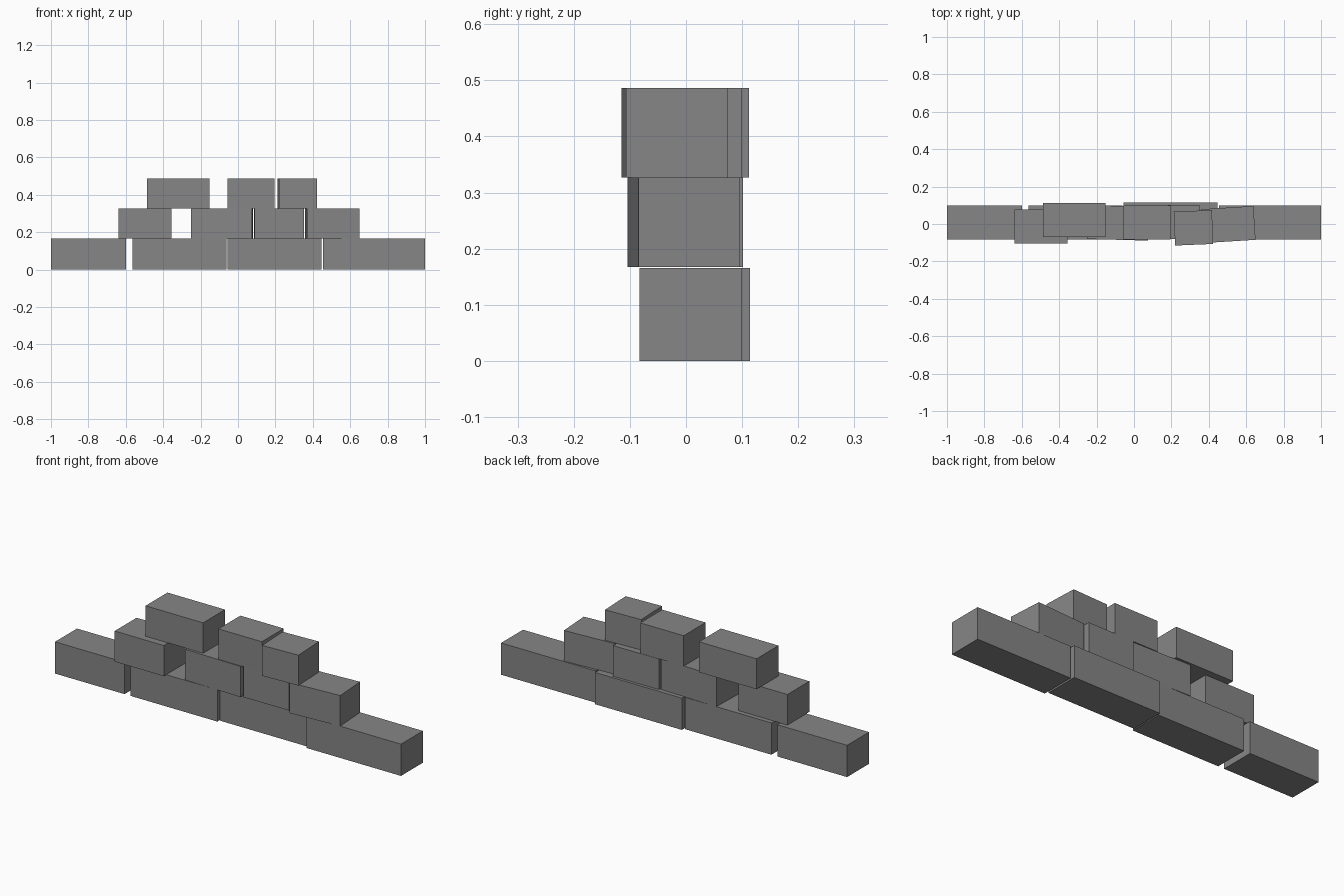
import bpy, bmesh
from math import radians
from mathutils import Matrix

if "Cube" in bpy.data.objects:
    bpy.data.objects.remove(bpy.data.objects["Cube"])

DEPTH = 0.181

# Each course: z bottom, z top, then stones as (centre x, centre y, length, turn in degrees)
COURSES = {
    "bottom": (0.0, 0.166, [
        (-0.799, 0.008, 0.402, 0),
        (-0.3125, 0.008, 0.501, 0),
        (0.195, 0.0235, 0.502, 0),
        (0.7275, 0.008, 0.545, 0)]),
    "middle": (0.167, 0.327, [
        (-0.498, -0.014, 0.284, 0),
        (-0.085, 0.006, 0.326, -1.5),
        (0.219, 0.010, 0.264, 0.4),
        (0.504, -0.003, 0.281, 3.6)]),
    "top": (0.327, 0.486, [
        (-0.320, 0.022, 0.333, 0),
        (0.070, 0.008, 0.251, 0),
        (0.318, -0.0205, 0.204, 2.4)]),
}

# Dark stone colour
dark = bpy.data.materials.new("dark_stone")
dark.diffuse_color = (0.24, 0.24, 0.24, 1)
dark.use_nodes = True
dark.node_tree.nodes["Principled BSDF"].inputs["Base Color"].default_value = dark.diffuse_color


def stone(name, x, y, z0, z1, length, turn):
    bm = bmesh.new()
    bmesh.ops.create_cube(bm, size=1, matrix=Matrix.Diagonal((length, DEPTH, z1 - z0, 1)))
    mesh = bpy.data.meshes.new(name)
    bm.to_mesh(mesh)
    bm.free()
    mesh.materials.append(dark)
    ob = bpy.data.objects.new(name, mesh)
    ob.location = (x, y, (z0 + z1) / 2)
    ob.rotation_euler.z = radians(turn)
    bpy.context.collection.objects.link(ob)


# Ruined wall of loosely stacked stones
for course, (z0, z1, stones) in COURSES.items():
    for i, (x, y, length, turn) in enumerate(stones, 1):
        stone(f"{course}_stone_{i}", x, y, z0, z1, length, turn)
